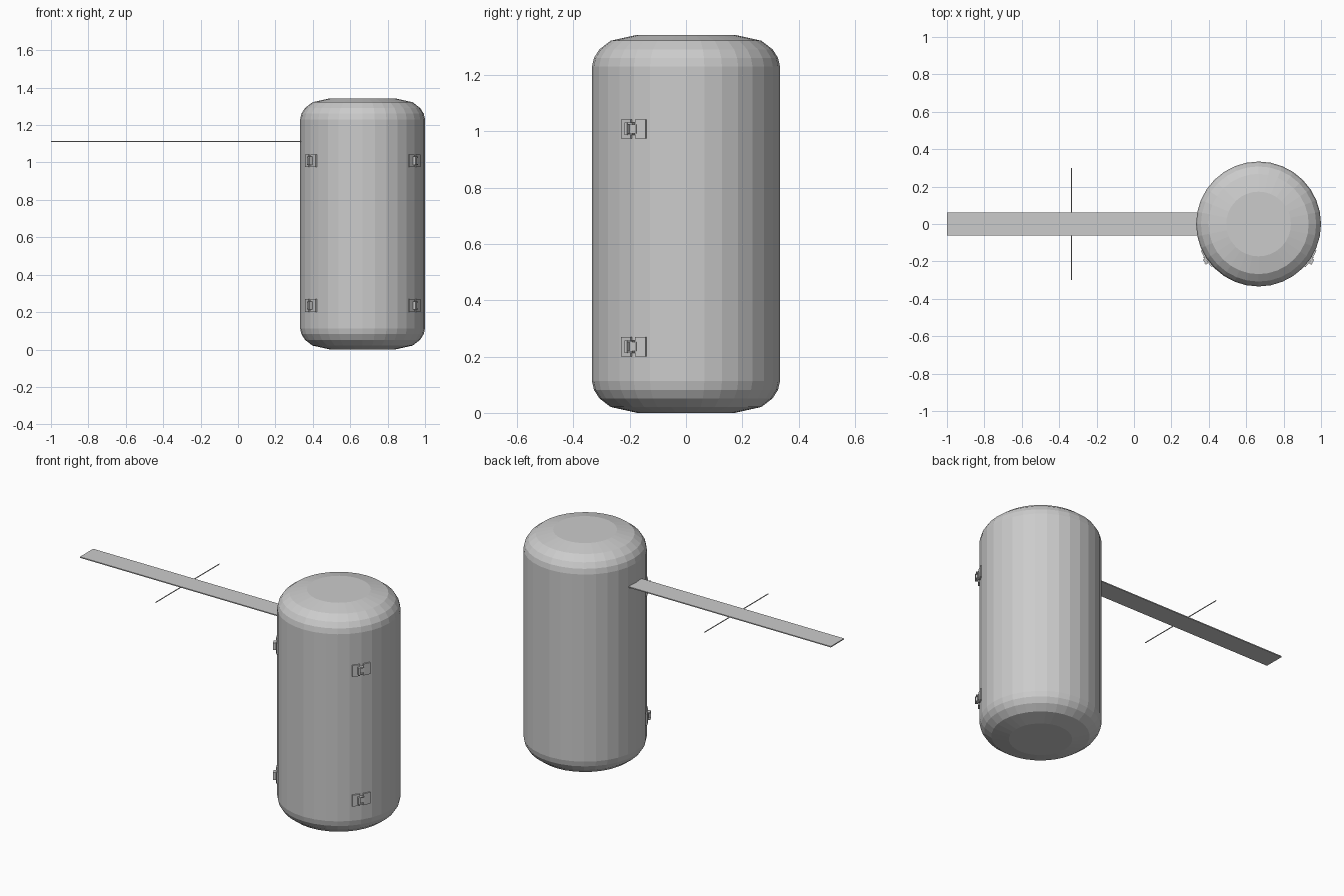
import bpy, bmesh, math
from mathutils import Matrix, Vector

if "Cube" in bpy.data.objects:
    bpy.data.objects.remove(bpy.data.objects["Cube"])

grey = bpy.data.materials.new("plain grey")
grey.diffuse_color = (0.6, 0.6, 0.6, 1)
grey.use_nodes = True
grey.node_tree.nodes["Principled BSDF"].inputs["Base Color"].default_value = grey.diffuse_color

CX, R, H, SIDES = 0.666, 0.334, 1.343, 32


def finish(bm, name):
    bmesh.ops.recalc_face_normals(bm, faces=bm.faces)
    me = bpy.data.meshes.new(name)
    bm.to_mesh(me)
    bm.free()
    me.materials.append(grey)
    ob = bpy.data.objects.new(name, me)
    bpy.context.collection.objects.link(ob)
    return ob


def add_box(bm, lo, hi, mat=Matrix()):
    lo, hi = Vector(lo), Vector(hi)
    size = hi - lo
    m = mat @ Matrix.Translation((lo + hi) / 2) @ Matrix.Diagonal((*size, 1))
    bmesh.ops.create_cube(bm, size=1, matrix=m)


# Canister body: faceted cylinder with rounded rims
rim = [(0.173, 0), (0.268, 0.021), (0.308, 0.052), (0.327, 0.082), (R, 0.113)]
profile = rim + [(r, H - z) for r, z in reversed(rim)]
bm = bmesh.new()
rings = []
for r, z in profile:
    rings.append([bm.verts.new((CX + r * math.cos(2 * math.pi * i / SIDES),
                                r * math.sin(2 * math.pi * i / SIDES), z))
                  for i in range(SIDES)])
for a, b in zip(rings, rings[1:]):
    for i in range(SIDES):
        j = (i + 1) % SIDES
        bm.faces.new((a[i], a[j], b[j], b[i]))
bm.faces.new(rings[0])
bm.faces.new(rings[-1])
finish(bm, "canister_body")

# Flat strip sticking out to the left
bm = bmesh.new()
add_box(bm, (-1, -0.0625, 1.109), (0.336, 0.0625, 1.115))
finish(bm, "flat_strip")

# Thin rod crossing the middle of the strip
bm = bmesh.new()
bmesh.ops.create_cone(bm, cap_ends=True, segments=8, radius1=0.0028, radius2=0.0028, depth=0.6,
                      matrix=Matrix.Translation((-0.333, 0, 1.112)) @ Matrix.Rotation(math.pi / 2, 4, 'X'))
finish(bm, "cross_rod")


# Latches: two plates, a tongue and a raised loop, in (outward, tangent, up) axes
def latch(name, side, z):
    ang = math.radians(-33.75)
    bm = bmesh.new()
    base = (Matrix.Translation((CX, 0, z)) @ Matrix.Diagonal((side, 1, 1, 1))
            @ Matrix.Rotation(ang, 4, 'Z') @ Matrix.Translation((R, 0, 0)))
    front = base @ Matrix.Rotation(math.radians(-6), 4, 'Z')
    back = base @ Matrix.Rotation(math.radians(6), 4, 'Z')
    add_box(bm, (-0.01, -0.052, -0.034), (0.008, -0.008, 0.034), front)
    add_box(bm, (-0.01, 0.010, -0.034), (0.008, 0.052, 0.034), back)
    add_box(bm, (-0.005, -0.010, -0.016), (0.010, 0.016, 0.016), base)
    for s in (-1, 1):
        a, b = sorted((s * 0.016, s * 0.022))
        add_box(bm, (0, -0.024, a), (0.020, 0.006, b), base)
    add_box(bm, (0.002, -0.024, -0.022), (0.022, -0.014, 0.022), base)
    finish(bm, name)


for side, sname in ((1, "right"), (-1, "left")):
    for z, zname in ((0.235, "lower"), (1.009, "upper")):
        latch(f"{zname}_{sname}_latch", side, z)
